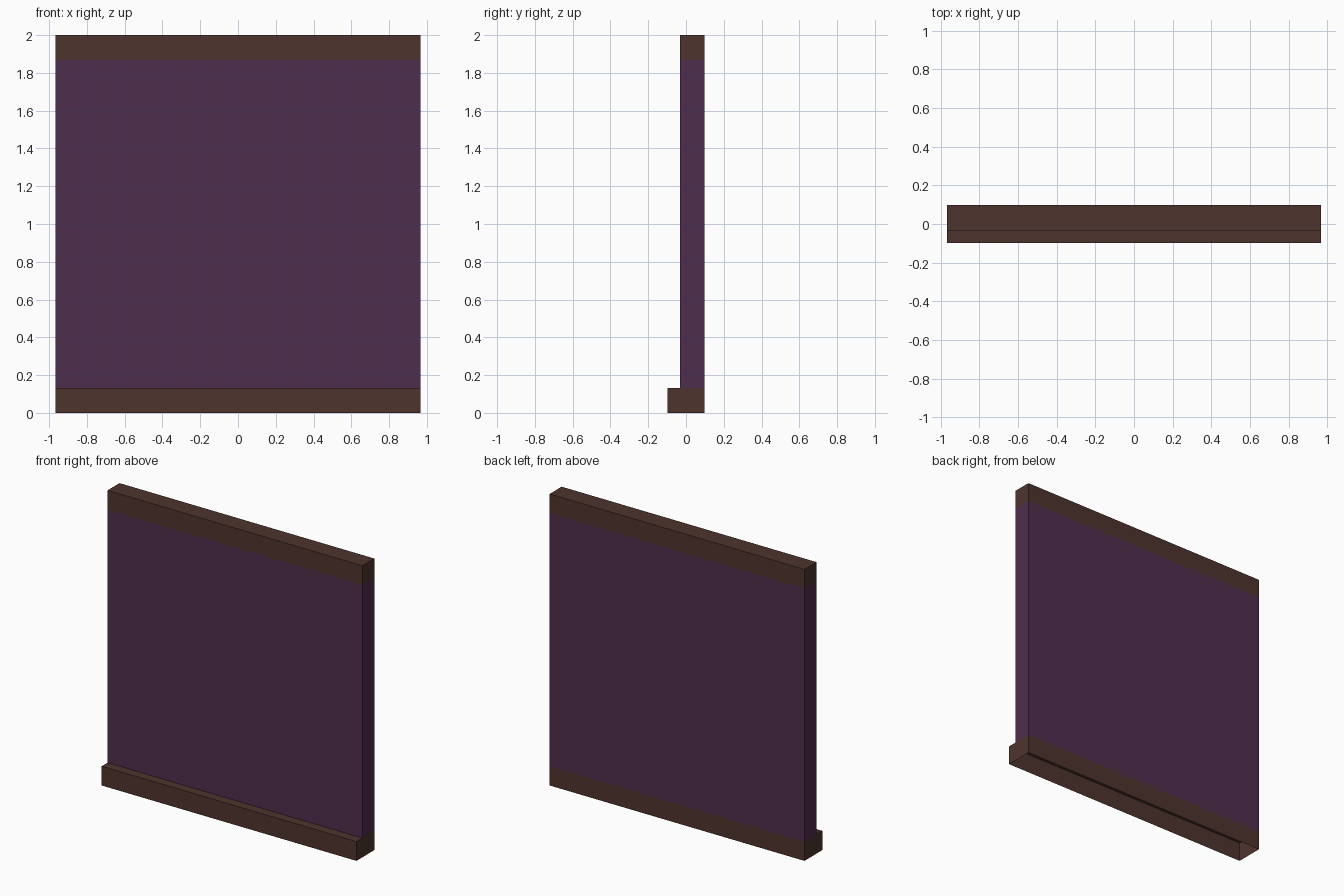
import bpy, bmesh

if "Cube" in bpy.data.objects:
    bpy.data.objects.remove(bpy.data.objects["Cube"])

HALF = 0.967               # half width in x
FRONT, WALL, BACK = -0.097, -0.033, 0.097   # y of plinth front, wall front, back
BASE_H, CAP_Z, TOP = 0.132, 1.868, 2.0


def material(name, rgb):
    m = bpy.data.materials.new(name)
    m.diffuse_color = (*rgb, 1.0)
    m.use_nodes = True
    m.node_tree.nodes["Principled BSDF"].inputs["Base Color"].default_value = m.diffuse_color
    return m


brown = material("dark brown wood", (0.0762, 0.0343, 0.0273))
purple = material("deep purple", (0.078, 0.0262, 0.0742))


def shell(name, y0, y1, z0, z1, mat, top_to=None):
    """Four side walls, open below; optional top face reaching back to y = top_to."""
    bm = bmesh.new()

    def face(*pts):
        bm.faces.new([bm.verts.new(p) for p in pts])

    plan = [(-HALF, y0), (HALF, y0), (HALF, y1), (-HALF, y1)]
    for (ax, ay), (bx, by) in zip(plan, plan[1:] + plan[:1]):
        face((ax, ay, z0), (bx, by, z0), (bx, by, z1), (ax, ay, z1))
    if top_to is not None:
        face((-HALF, y0, z1), (HALF, y0, z1), (HALF, top_to, z1), (-HALF, top_to, z1))
    bmesh.ops.remove_doubles(bm, verts=bm.verts, dist=1e-5)
    mesh = bpy.data.meshes.new(name)
    bm.to_mesh(mesh)
    bm.free()
    mesh.materials.append(mat)
    obj = bpy.data.objects.new(name, mesh)
    bpy.context.collection.objects.link(obj)
    return obj


# Plinth with a ledge in front of the wall, hollow underneath
shell("base_plinth", FRONT, BACK, 0.0, BASE_H, brown, top_to=WALL)
# Main coloured panel
shell("wall_panel", WALL, BACK, BASE_H, CAP_Z, purple)
# Closed top rail
shell("top_rail", WALL, BACK, CAP_Z, TOP, brown, top_to=BACK)
